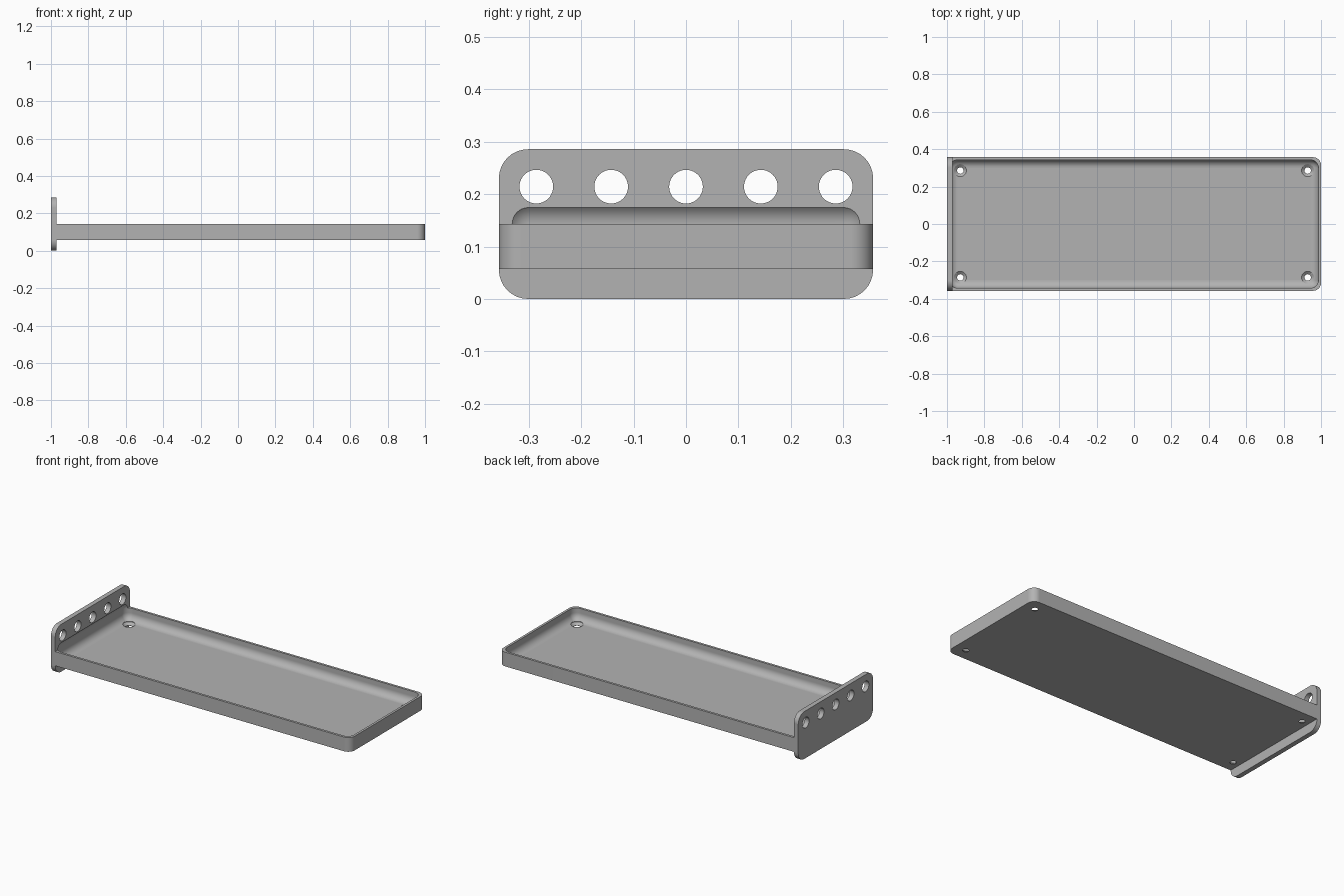
import bpy, bmesh, math
from mathutils import Matrix

UNIT = 1 / 70  # drawing units to scene units

default = bpy.data.objects.get("Cube")
if default:
    bpy.data.objects.remove(default, do_unlink=True)

grey = bpy.data.materials.new("plain_grey")
grey.use_nodes = True
grey.diffuse_color = (0.45, 0.45, 0.45, 1)
grey.node_tree.nodes["Principled BSDF"].inputs["Base Color"].default_value = grey.diffuse_color


def finish(name, bm):
    bmesh.ops.scale(bm, vec=(UNIT, UNIT, UNIT), verts=bm.verts)
    bmesh.ops.recalc_face_normals(bm, faces=bm.faces)
    mesh = bpy.data.meshes.new(name)
    bm.to_mesh(mesh)
    bm.free()
    mesh.materials.append(grey)
    obj = bpy.data.objects.new(name, mesh)
    bpy.context.collection.objects.link(obj)
    return obj


def rounded_box(name, lo, hi, radius, pick):
    """Box between two corners, with the edges chosen by pick rounded."""
    bm = bmesh.new()
    bmesh.ops.create_cube(bm, size=1)
    for v in bm.verts:
        v.co = [l + (c + 0.5) * (h - l) for c, l, h in zip(v.co, lo, hi)]
    edges = [e for e in bm.edges if pick(e.verts[0].co, e.verts[1].co)]
    bmesh.ops.bevel(bm, geom=edges, offset=radius, offset_type='OFFSET',
                    segments=8, profile=0.5, affect='EDGES')
    return finish(name, bm)


def add_cone(bm, r1, r2, depth, matrix):
    bmesh.ops.create_cone(bm, cap_ends=True, segments=40, radius1=r1,
                          radius2=r2, depth=depth, matrix=matrix)


def combine(target, other, operation):
    mod = target.modifiers.new("combine", 'BOOLEAN')
    mod.object, mod.operation, mod.solver = other, operation, 'EXACT'
    bpy.context.view_layer.objects.active = target
    bpy.ops.object.modifier_apply(modifier=mod.name)
    bpy.data.objects.remove(other, do_unlink=True)


# Tray block, rounded at the free end, and upright end plate
tray = rounded_box("tray_with_end_plate", (-69, -25, 4), (70, 25, 10), 3,
                   lambda a, b: a.x > 0 and b.x > 0 and abs(a.z - b.z) > 1)
plate = rounded_box("end_plate", (-70, -25, 0), (-68, 25, 20), 3.9,
                    lambda a, b: abs(a.x - b.x) > 1)
combine(tray, plate, 'UNION')

# Hollow with rounded edges, biting slightly into the plate
hollow = rounded_box("hollow_cutter", (-69, -24, 5), (69, 24, 13), 3,
                     lambda a, b: True)
combine(tray, hollow, 'DIFFERENCE')

# Row of round holes through the plate
bm = bmesh.new()
for i in range(-2, 3):
    add_cone(bm, 2.25, 2.25, 6, Matrix.Translation((-69, i * 10, 15))
             @ Matrix.Rotation(math.pi / 2, 4, 'Y'))
combine(tray, finish("plate_hole_cutter", bm), 'DIFFERENCE')

# Countersunk screw holes in the floor corners
for x in (-65, 65):
    for y in (-20, 20):
        bm = bmesh.new()
        add_cone(bm, 1.2, 1.2, 2, Matrix.Translation((x, y, 4)))
        combine(tray, finish("screw_hole_cutter", bm), 'DIFFERENCE')
        bm = bmesh.new()
        add_cone(bm, 1.2, 2.4, 1, Matrix.Translation((x, y, 4.6)))
        top = max(bm.faces, key=lambda f: f.calc_center_median().z)
        rim = bmesh.ops.extrude_face_region(bm, geom=[top])["geom"]
        bmesh.ops.delete(bm, geom=[top], context='FACES_ONLY')
        for v in rim:
            if isinstance(v, bmesh.types.BMVert):
                v.co.z += 3
        combine(tray, finish("countersink_cutter", bm), 'DIFFERENCE')

# Smooth fillets with crisp edges and flat faces
bpy.ops.object.select_all(action='DESELECT')
tray.select_set(True)
bpy.context.view_layer.objects.active = tray
bpy.ops.object.shade_smooth_by_angle(angle=math.radians(30))
weighted = tray.modifiers.new("flat_face_normals", 'WEIGHTED_NORMAL')
weighted.keep_sharp = True
